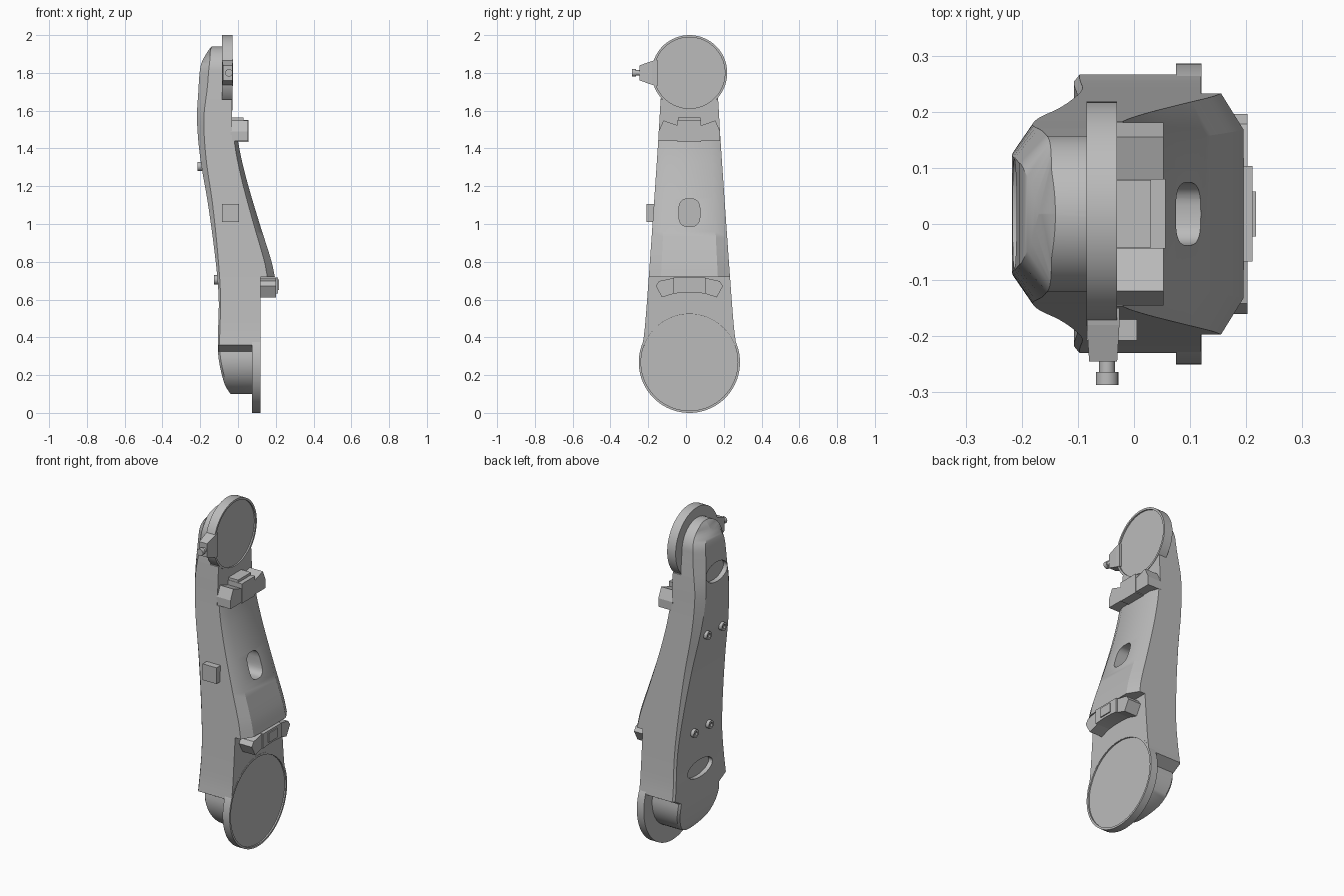
import bpy, bmesh, math
from mathutils import Matrix, Vector

if "Cube" in bpy.data.objects:
    bpy.data.objects.remove(bpy.data.objects["Cube"])

grey = bpy.data.materials.new("plain_grey")
grey.use_nodes = True
grey.diffuse_color = (0.5, 0.5, 0.5, 1)
grey.node_tree.nodes["Principled BSDF"].inputs["Base Color"].default_value = grey.diffuse_color

CY = 0.018          # centre line of the link in y
TOP_Z, LOW_Z = 1.8, 0.268


def finish(name, bm):
    bmesh.ops.remove_doubles(bm, verts=bm.verts, dist=1e-5)
    bmesh.ops.recalc_face_normals(bm, faces=bm.faces)
    mesh = bpy.data.meshes.new(name)
    bm.to_mesh(mesh)
    bm.free()
    mesh.materials.append(grey)
    obj = bpy.data.objects.new(name, mesh)
    bpy.context.collection.objects.link(obj)
    return obj


def activate(obj):
    bpy.ops.object.select_all(action="DESELECT")
    obj.select_set(True)
    bpy.context.view_layer.objects.active = obj


def smooth(obj):
    activate(obj)
    bpy.ops.object.shade_smooth_by_angle(angle=math.radians(28))


def loft(name, rings):
    bm = bmesh.new()
    rows = [[bm.verts.new(p) for p in ring] for ring in rings]
    n = len(rows[0])
    for a, b in zip(rows, rows[1:]):
        for i in range(n):
            j = (i + 1) % n
            bm.faces.new((a[i], a[j], b[j], b[i]))
    bm.faces.new(rows[0][::-1])
    bm.faces.new(rows[-1])
    return finish(name, bm)


def prism(name, outline, x0, x1):
    """Extrude a y-z outline along x."""
    return loft(name, [[(x, y, z) for y, z in outline] for x in (x0, x1)])


def box(name, x, y, z):
    return prism(name, [(y[0], z[0]), (y[1], z[0]), (y[1], z[1]), (y[0], z[1])], *x)


def lathe(name, profile, centre, axis="X", steps=72):
    """Spin (along, radius) points about an axis through centre."""
    bm = bmesh.new()
    pts = [bm.verts.new((a, r, 0)) for a, r in profile]
    edges = [bm.edges.new(p) for p in zip(pts, pts[1:])]
    bmesh.ops.spin(bm, geom=pts + edges, cent=(0, 0, 0), axis=(1, 0, 0),
                   angle=math.tau, steps=steps)
    if axis == "Y":
        bm.transform(Matrix.Rotation(math.pi / 2, 4, "Z"))
    bm.transform(Matrix.Translation(Vector(centre)))
    return finish(name, bm)


def oval(y, z, w, h, power=2.0, n=40):
    """Superellipse outline in y-z."""
    out = []
    for i in range(n):
        c, s = math.cos(math.tau * i / n), math.sin(math.tau * i / n)
        out.append((y + w * math.copysign(abs(c) ** (2 / power), c),
                    z + h * math.copysign(abs(s) ** (2 / power), s)))
    return out


def cut(obj, cutter):
    mod = obj.modifiers.new("cut", "BOOLEAN")
    mod.operation, mod.solver, mod.object = "DIFFERENCE", "EXACT", cutter
    activate(obj)
    bpy.ops.object.modifier_apply(modifier=mod.name)
    bpy.data.objects.remove(cutter)


def curve(*keys):
    """Smooth function of z through (z, value) keys."""
    def f(z):
        z = min(max(z, keys[0][0]), keys[-1][0])
        i = max(k for k in range(len(keys) - 1) if keys[k][0] <= z)
        (z0, v0), (z1, v1) = keys[i], keys[i + 1]
        slope = lambda k: ((keys[min(k + 1, len(keys) - 1)][1] - keys[max(k - 1, 0)][1]) /
                           (keys[min(k + 1, len(keys) - 1)][0] - keys[max(k - 1, 0)][0]))
        t, d = (z - z0) / (z1 - z0), z1 - z0
        return ((2*t**3 - 3*t*t + 1) * v0 + (t**3 - 2*t*t + t) * d * slope(i)
                + (3*t*t - 2*t**3) * v1 + (t**3 - t*t) * d * slope(i + 1))
    return f


# Curves that shape the arm body
back = curve((.10, -.04), (.15, -.07), (.27, -.10), (.36, -.107), (.6, -.102), (.8, -.118),
             (1.1, -.158), (1.35, -.2), (1.55, -.217), (1.7, -.21), (1.84, -.197), (1.91, -.163), (1.94, -.14))
ridge = curve((.72, .195), (.8, .178), (1.0, .115), (1.2, .055), (1.35, .017), (1.44, .0))
wall = curve((.36, .248), (.44, .237), (.72, .215), (1.44, .165), (1.66, .152), (1.8, .14))
bevel_x = curve((.1, .012), (.6, .01), (1.1, .024), (1.55, .036), (1.84, .045), (1.94, 0))
bevel_y = curve((.1, .012), (.6, .014), (1.1, .03), (1.55, .052), (1.8, .05))


def section(z, zone):
    hw, front = wall(z), .119
    bh = hw - bevel_y(z)
    if zone == "foot":
        hw = math.sqrt(max(.19 ** 2 - (z - .29) ** 2, 0))
        bh, front = hw * .94, .08
    elif zone == "neck":
        front = -.033
    elif zone == "head":
        front = -.085
        if z > TOP_Z:
            hw = math.sqrt(max(.14 ** 2 - (z - TOP_Z) ** 2, 0))
            bh = math.sqrt(max(.09 ** 2 - (z - TOP_Z) ** 2, 1e-6))
            bh = min(bh, hw)
    tip = front
    if zone == "saddle":
        tip = ridge(z)
        front = tip - .04 + .02 * (z - .72) / .72
    xb = back(z)
    half = [(xb, bh), (xb + bevel_x(z), hw), (front, hw), (tip, hw * .7)]
    pts = half + [(x, -y) for x, y in reversed(half)]
    return [(x, CY + y, z) for x, y in pts]


def span(a, b, n):
    return [a + (b - a) * i / n for i in range(n + 1)]


zones = [("foot", [.29 - .19 * math.cos(a) for a in span(.06, 1.755, 14)]),
         ("shin", span(.36, .72, 8)), ("saddle", span(.72, 1.44, 24)),
         ("neck", span(1.44, 1.66, 6)), ("head", span(1.66, 1.79, 3)),
         ("head", [TOP_Z + .14 * math.sin(a) for a in span(.02, 1.53, 14)])]
body = loft("arm_body", [section(z, zone) for zone, zs in zones for z in zs])

# Slot in the saddle, finger recesses in the back, seats for the round covers
cut(body, prism("slot_cutter", oval(CY, 1.06, .056, .073, 3), -.03, .3))
cut(body, prism("upper_recess_cutter", oval(CY, 1.655, .098, .055), -.3, -.188))
cut(body, prism("lower_recess_cutter", oval(CY, .47, .115, .05), -.3, -.08))
for name, x, z, r in (("low_seat", .112, LOW_Z, .255), ("top_seat", -.038, TOP_Z, .19)):
    cut(body, lathe(name, [(x, 0), (x, r), (x + .05, r), (x + .05, 0)], (0, CY, z)))
smooth(body)

# Round joint flanges with a shallow dished face
for name, x0, x1, z, r in (("lower_joint_flange", .075, .12, LOW_Z, .268),
                           ("upper_joint_disc", -.085, -.03, TOP_Z, .2)):
    rim = r - .012
    smooth(lathe(name, [(x0, 0), (x0, r), (x1, r), (x1, rim), (x1 - .008, rim), (x1 - .008, 0)],
                 (0, CY, z), steps=96))

# Upper bracket: two angled ends and a raised middle
half_top = [(.062, 1.44), (.163, 1.44), (.163, 1.49), (.137, 1.548), (.062, 1.522)]
half_low = [(.08, .632), (.145, .612), (.178, .672), (.16, .698), (.08, .715)]
for side, s in (("left", 1), ("right", -1)):
    prism("upper_bracket_end_" + side, [(CY + s * y, z) for y, z in half_top], -.04, .053)
    prism("lower_bracket_end_" + side, [(CY + s * y, z) for y, z in half_low], .11, .202)
box("upper_bracket_middle", (-.04, .056), (CY - .062, CY + .062), (1.435, 1.55))
box("upper_bracket_cap", (-.04, .03), (CY - .06, CY + .06), (1.55, 1.565))

# Lower bracket: arched middle with a raised pad
arch = [(CY + y, .637 - .8 * y * y) for y in span(-.085, .085, 8)]
prism("lower_bracket_middle", arch + [(CY + .085, .717), (CY - .085, .717)], .11, .211)
box("lower_bracket_pad", (.15, .217), (CY - .04, CY + .04), (.65, .705))

# Side block
box("side_block", (-.085, .005), (-.208, -.16), (1.01, 1.105))

# Lug and knob on the upper disc
lug = [[(x, y, z) for x, z in ((-.055 - w, TOP_Z - h), (-.055 + w, TOP_Z - h),
                               (-.055 + w, TOP_Z + h), (-.055 - w, TOP_Z + h))]
       for y, w, h in ((-.15, .029, .07), (-.18, .029, .063), (-.245, .025, .04))]
loft("knob_lug", lug)
smooth(lathe("knob", [(-.24, 0), (-.24, .014), (-.264, .014), (-.264, .02), (-.287, .02), (-.287, 0)],
             (-.048, 0, TOP_Z), "Y", 24))

# Screws on the back face
for row, z in (("upper", 1.305), ("lower", .705)):
    for side, y in (("left", .07), ("right", -.07)):
        x = back(z)
        smooth(lathe(f"{row}_screw_{side}", [(x + .03, 0), (x + .03, .024), (x - .02, .024),
                     (x - .02, .012), (x - .012, .012), (x - .012, 0)], (0, CY + y, z), steps=24))
